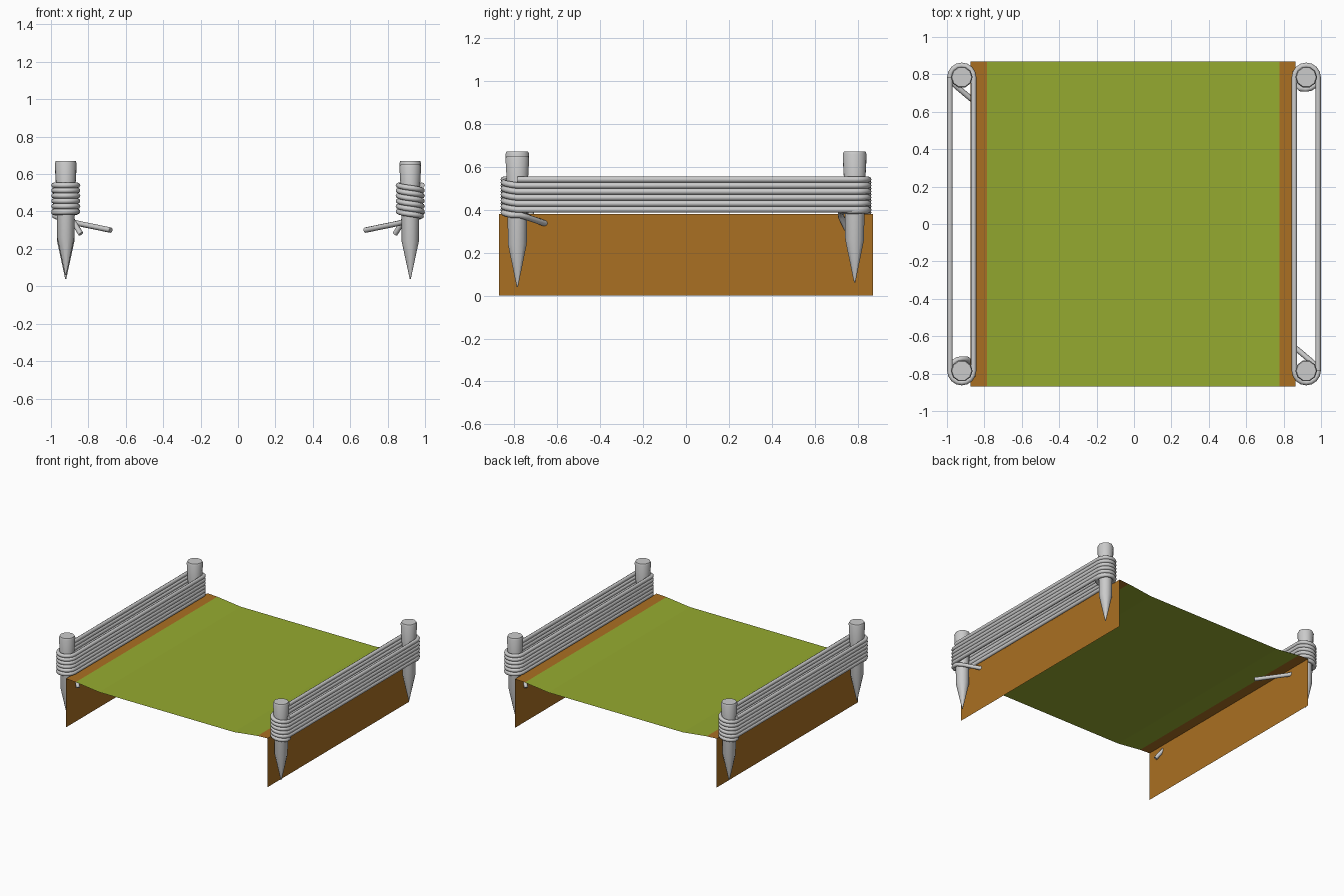
import bpy, bmesh, math
from mathutils import Matrix, Vector

cube = bpy.data.objects.get("Cube")
if cube:
    bpy.data.objects.remove(cube, do_unlink=True)


def material(name, rgb):
    m = bpy.data.materials.new(name)
    m.use_nodes = True
    m.diffuse_color = (*rgb, 1)
    bsdf = m.node_tree.nodes["Principled BSDF"]
    bsdf.inputs["Base Color"].default_value = (*rgb, 1)
    bsdf.inputs["Roughness"].default_value = 0.8
    return m


GREEN = material("grass green", (0.30, 0.40, 0.029))
BROWN = material("earth brown", (0.40, 0.16, 0.016))
GREY = material("light grey", (0.60, 0.60, 0.60))


def add_object(name, bm, mats):
    me = bpy.data.meshes.new(name)
    bm.to_mesh(me)
    bm.free()
    ob = bpy.data.objects.new(name, me)
    bpy.context.collection.objects.link(ob)
    for m in mats:
        me.materials.append(m)
    return ob


def smooth(ob, angle=50):
    bpy.ops.object.select_all(action='DESELECT')
    ob.select_set(True)
    bpy.context.view_layer.objects.active = ob
    bpy.ops.object.shade_smooth_by_angle(angle=math.radians(angle))


# Sagging ground sheet with banks folded down at both sides
def ground():
    half = [(0.868, 0), (0.868, 0.38), (0.782, 0.376), (0.58, 0.352)]
    profile = [(-x, z) for x, z in half] + [(x, z) for x, z in reversed(half)]
    bm = bmesh.new()
    rows = [[bm.verts.new((x - 0.005, y, z)) for x, z in profile] for y in (-0.87, 0.87)]
    last = len(profile) - 2
    for i in range(last + 1):
        f = bm.faces.new((rows[0][i], rows[0][i + 1], rows[1][i + 1], rows[1][i]))
        f.material_index = 1 if i < 2 or i > last - 2 else 0
    add_object("ground_sheet", bm, [GREEN, BROWN])


# Pointed post, flaring towards its flat top
def post(name, x, y, tip, top, sides=10):
    profile = [(0.003, tip), (0.046, tip + 0.20), (0.049, 0.48),
               (0.058, top - 0.012), (0.053, top)]
    bm = bmesh.new()
    rings = []
    for r, z in profile:
        rings.append([bm.verts.new((x + r * math.cos(math.tau * k / sides),
                                    y + r * math.sin(math.tau * k / sides), z))
                      for k in range(sides)])
    for a, b in zip(rings, rings[1:]):
        for k in range(sides):
            n = (k + 1) % sides
            bm.faces.new((a[k], a[n], b[n], b[k]))
    bm.faces.new(rings[-1])
    bm.faces.new(rings[0][::-1])
    smooth(add_object(name, bm, [GREY]))


# Round cord swept along a path, turned about z for the opposite side
def cord(name, points, turn, radius=0.0145, sides=8):
    pts = [turn @ Vector(p) for p in points]
    bm = bmesh.new()
    rings = []
    for i, p in enumerate(pts):
        before = (p - pts[i - 1]).normalized() if i else Vector()
        after = (pts[i + 1] - p).normalized() if i < len(pts) - 1 else Vector()
        t = (before + after).normalized()
        side = t.cross(Vector((0, 0, 1))).normalized()
        up = side.cross(t)
        rings.append([bm.verts.new(p + radius * (side * math.cos(a) + up * math.sin(a)))
                      for a in (math.tau * k / sides for k in range(sides))])
    for a, b in zip(rings, rings[1:]):
        for k in range(sides):
            n = (k + 1) % sides
            bm.faces.new((a[k], a[n], b[n], b[k]))
    bm.faces.new(rings[0])
    bm.faces.new(rings[-1])
    bmesh.ops.recalc_face_normals(bm, faces=bm.faces)
    smooth(add_object(name, bm, [GREY]), 60)


def arc(cx, cy, r, start, end, z0, z1, steps=8):
    out = []
    for k in range(steps + 1):
        f = k / steps
        a = math.radians(start + (end - start) * f)
        out.append((cx + r * math.cos(a), cy + r * math.sin(a), z0 + (z1 - z0) * f))
    return out


PX, PY, WRAP = 0.921, 0.785, 0.0635
TURNS, PITCH, HIGH = 6, 0.028, 0.54


# Rope wound round both posts, its tail slipping under the ground sheet
def wound_path():
    path = []
    for k in range(TURNS):
        z = HIGH - PITCH * k
        path += arc(PX, PY, WRAP, 0, 180, z, z)
        drop = z - PITCH
        path += arc(PX, -PY, WRAP, 180, 360, z, drop)
    path[-1] = (0.98, -0.775, 0.375)
    path += [(0.955, -0.74, 0.365), (0.86, -0.66, 0.337), (0.68, -0.51, 0.30)]
    return [(PX + WRAP, -PY, HIGH)] + path


# Extra wrap round the far post, ending in a short tail through the bank
def tail_path():
    return (arc(PX, PY, WRAP, 180, -90, 0.40, 0.392, 12)
            + [(0.893, 0.722, 0.365), (0.84, 0.765, 0.28)])


ground()
for side, angle in (("left", 0), ("right", math.pi)):
    turn = Matrix.Rotation(angle, 3, 'Z')
    s = 1 if angle == 0 else -1
    near, far = ("front", "back") if s > 0 else ("back", "front")
    post(f"{side}_{near}_post", s * PX, -s * PY, 0.04, 0.65)
    post(f"{side}_{far}_post", s * PX, s * PY, 0.06, 0.67)
    cord(f"{side}_wound_rope", wound_path(), turn)
    cord(f"{side}_rope_tail", tail_path(), turn)
